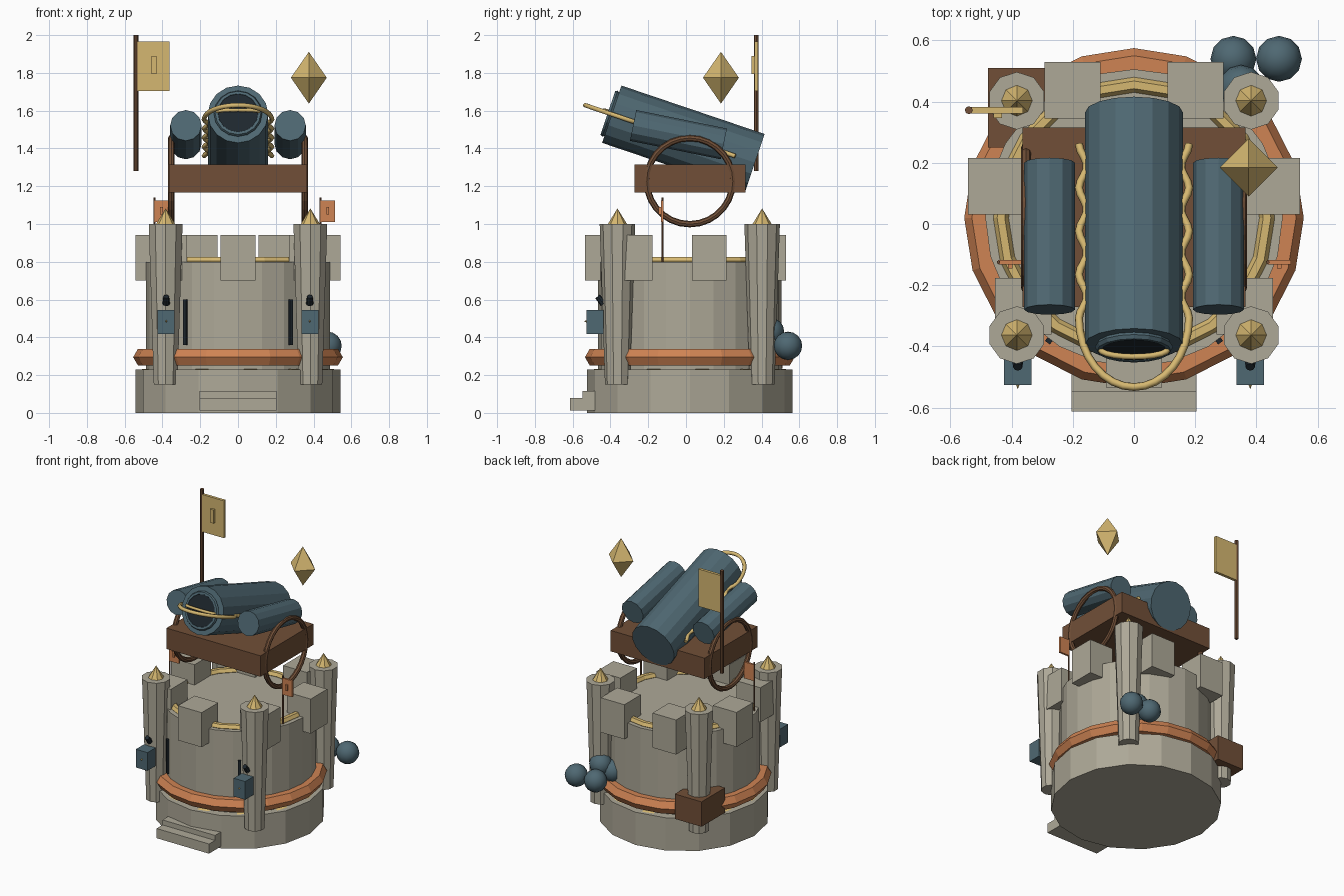
import bpy
from math import sin, cos, pi, radians

if "Cube" in bpy.data.objects:
    bpy.data.objects.remove(bpy.data.objects["Cube"])

CY = 0.02  # tower axis in y


def mat(name, r, g, b):
    m = bpy.data.materials.new(name)
    m.diffuse_color = tuple((c / 255) ** 2.2 for c in (r, g, b)) + (1,)
    m.use_nodes = True
    m.node_tree.nodes["Principled BSDF"].inputs["Base Color"].default_value = m.diffuse_color
    return m


STONE = mat("stone", 172, 167, 150)
BLUE = mat("blue_iron", 80, 104, 114)
WOOD = mat("wood", 112, 80, 58)
GOLD = mat("gold", 212, 182, 112)
COPPER = mat("copper", 205, 130, 84)
DARK = mat("dark", 36, 44, 50)


def finish(name, m):
    ob = bpy.context.object
    ob.name = name
    ob.data.materials.append(m)
    return ob


def box(name, m, x0, x1, y0, y1, z0, z1):
    bpy.ops.mesh.primitive_cube_add(size=1, location=((x0 + x1) / 2, (y0 + y1) / 2, (z0 + z1) / 2))
    ob = finish(name, m)
    ob.scale = (x1 - x0, y1 - y0, z1 - z0)
    return ob


def cone(name, m, loc, r1, r2, h, n, rot=(0, 0, 0)):
    bpy.ops.mesh.primitive_cone_add(vertices=n, radius1=r1, radius2=r2, depth=h, location=loc, rotation=rot)
    return finish(name, m)


def post(name, m, x, y, z0, z1, r, n=16):
    return cone(name, m, (x, y, (z0 + z1) / 2), r, r, z1 - z0, n)


def ring(name, m, loc, R, r, n=20, k=6, rot=(0, 0, 0)):
    bpy.ops.mesh.primitive_torus_add(location=loc, rotation=rot, major_radius=R, minor_radius=r,
                                     major_segments=n, minor_segments=k)
    return finish(name, m)


def rope(name, m, pts, r, cyclic=False):
    cu = bpy.data.curves.new(name, 'CURVE')
    cu.dimensions = '3D'
    cu.bevel_depth = r
    cu.bevel_resolution = 1
    sp = cu.splines.new('POLY')
    sp.points.add(len(pts) - 1)
    for p, q in zip(sp.points, pts):
        p.co = (*q, 1)
    sp.use_cyclic_u = cyclic
    cu.use_fill_caps = not cyclic
    cu.materials.append(m)
    ob = bpy.data.objects.new(name, cu)
    bpy.context.collection.objects.link(ob)
    bpy.ops.object.select_all(action='DESELECT')
    ob.select_set(True)
    bpy.context.view_layer.objects.active = ob
    bpy.ops.object.convert(target='MESH')


# Tower body
post("base", STONE, 0, CY, 0, 0.23, 0.543, 16)
post("drum", STONE, 0, CY, 0.2, 0.8, 0.486, 24)
ring("copper_band", COPPER, (0, CY, 0.295), 0.505, 0.05)
ring("parapet_ring", GOLD, (0, CY, 0.803), 0.435, 0.025)

# Wavy rope round the foot
N = 72
rope("foot_rope", GOLD, [((0.49 + 0.006 * cos(12 * a)) * cos(a), CY + (0.49 + 0.006 * cos(12 * a)) * sin(a),
                          0.197 + 0.008 * sin(12 * a)) for a in (2 * pi * i / N for i in range(N))], 0.033, True)

# Seven merlons
for i in range(7):
    a = -pi / 2 + 2 * pi * i / 7
    x, y = 0.463 * cos(a), CY + 0.463 * sin(a)
    box(f"merlon_{i}", STONE, x - 0.092, x + 0.092, y - 0.092, y + 0.092, 0.7, 0.943)

# Front steps
for i, (y, z) in enumerate([(-0.613, 0.08), (-0.547, 0.115), (-0.48, 0.15)]):
    box(f"step_{i}", STONE, -0.204, 0.204, y, -0.4, 0.012, z)

for s in (-1, 1):
    # Corner turrets with gold spikes
    for t in (-1, 1):
        x, y = s * 0.383, CY + t * 0.383
        cone("turret", STONE, (x, y, 0.575), 0.066, 0.094, 0.85, 10)
        cone("turret_spike", GOLD, (x, y, 1.04), 0.052, 0, 0.085, 8)
    # Lanterns and arrow slits
    x = s * 0.38
    box("lantern", BLUE, x - 0.045, x + 0.045, -0.527, -0.437, 0.417, 0.545)
    cone("lantern_stud", GOLD, (x, -0.53, 0.485), 0.009, 0, 0.02, 6, (pi / 2, 0, 0))
    cone("turret_spout", DARK, (x, -0.452, 0.597), 0.02, 0.015, 0.05, 8, (radians(40), 0, 0))
    slit = box("arrow_slit", DARK, s * 0.277 - 0.01, s * 0.277 + 0.01, -0.39, -0.37, 0.36, 0.6)
    slit.rotation_euler.z = s * radians(35)
    # Small pennants
    px = s * 0.44 - 0.003
    post("pennant_pole", WOOD, px, -0.125, 0.79, 1.14, 0.006, 6)
    box("pennant", COPPER, px, px + 0.076, -0.132, -0.118, 1.01, 1.125)
    box("pennant_mark", COPPER, px + 0.031, px + 0.046, -0.145, -0.125, 1.05, 1.09)
    # Wheels and side barrels
    ring("wheel", WOOD, (s * 0.353, CY, 1.227), 0.228, 0.017, 28, 8, (0, pi / 2, 0))
    cone("side_barrel", BLUE, (s * 0.276, -0.04, 1.473), 0.083, 0.083, 0.49, 12, (radians(90 - 11.5), 0, 0))

# Carriage and main barrel
box("carriage", WOOD, -0.365, 0.365, -0.272, 0.315, 1.168, 1.315)
TILT = radians(18.7)


def on_barrel(x, u, v=0):
    """Point at side offset x, distance u along the barrel, height v above its axis."""
    return (x, -0.014 - u * cos(TILT) + v * sin(TILT) * -1, 1.453 + u * sin(TILT) - v * cos(TILT) * -1)


aim = (pi / 2 - TILT, 0, 0)
cone("main_barrel", BLUE, on_barrel(0, 0), 0.16, 0.16, 0.8, 16, aim)
cone("bore", DARK, on_barrel(0, 0.4), 0.112, 0.112, 0.04, 16, aim)
ring("bore_rim", BLUE, on_barrel(0, 0.41), 0.114, 0.014, 16, 6, aim)

# Rope running along both flanks and looping past the muzzle
M = 28
side = [(0.167 + 0.013 * cos(2 * pi * i / 7), -0.29 + 0.6 * i / M) for i in range(M + 1)]
loop = [(0.18 * cos(a), 0.31 + 0.238 * sin(a)) for a in (pi * i / 16 for i in range(1, 16))]
path = side + loop + [(-x, u) for x, u in reversed(side)]
rope("barrel_rope", GOLD, [on_barrel(x, u) for x, u in path], 0.013)
rope("muzzle_rope", GOLD, [on_barrel(0.11 * cos(a), 0.415 + 0.025 * sin(a), 0.01)
                           for a in (pi * i / 10 for i in range(11))], 0.01)

# Tall flag
post("flag_pole", WOOD, -0.54, 0.372, 1.28, 2.0, 0.013, 8)
box("flag", GOLD, -0.535, -0.363, 0.362, 0.382, 1.705, 1.967)
box("flag_mark", GOLD, -0.459, -0.432, 0.347, 0.37, 1.795, 1.89)

# Floating gem
cone("gem_top", GOLD, (0.375, 0.185, 1.843), 0.095, 0, 0.137, 4)
cone("gem_bottom", GOLD, (0.375, 0.185, 1.706), 0, 0.095, 0.137, 4)

# Cannonballs and crate at the back
for i, p in enumerate([(0.325, 0.54, 0.355), (0.474, 0.54, 0.355), (0.35, 0.445, 0.43), (0.28, 0.41, 0.39)]):
    bpy.ops.mesh.primitive_uv_sphere_add(segments=12, ring_count=8, radius=0.075, location=p)
    finish(f"cannonball_{i}", BLUE)
    bpy.ops.object.shade_smooth_by_angle(angle=radians(40))
box("crate", WOOD, -0.478, -0.27, 0.25, 0.51, 0.235, 0.41)
